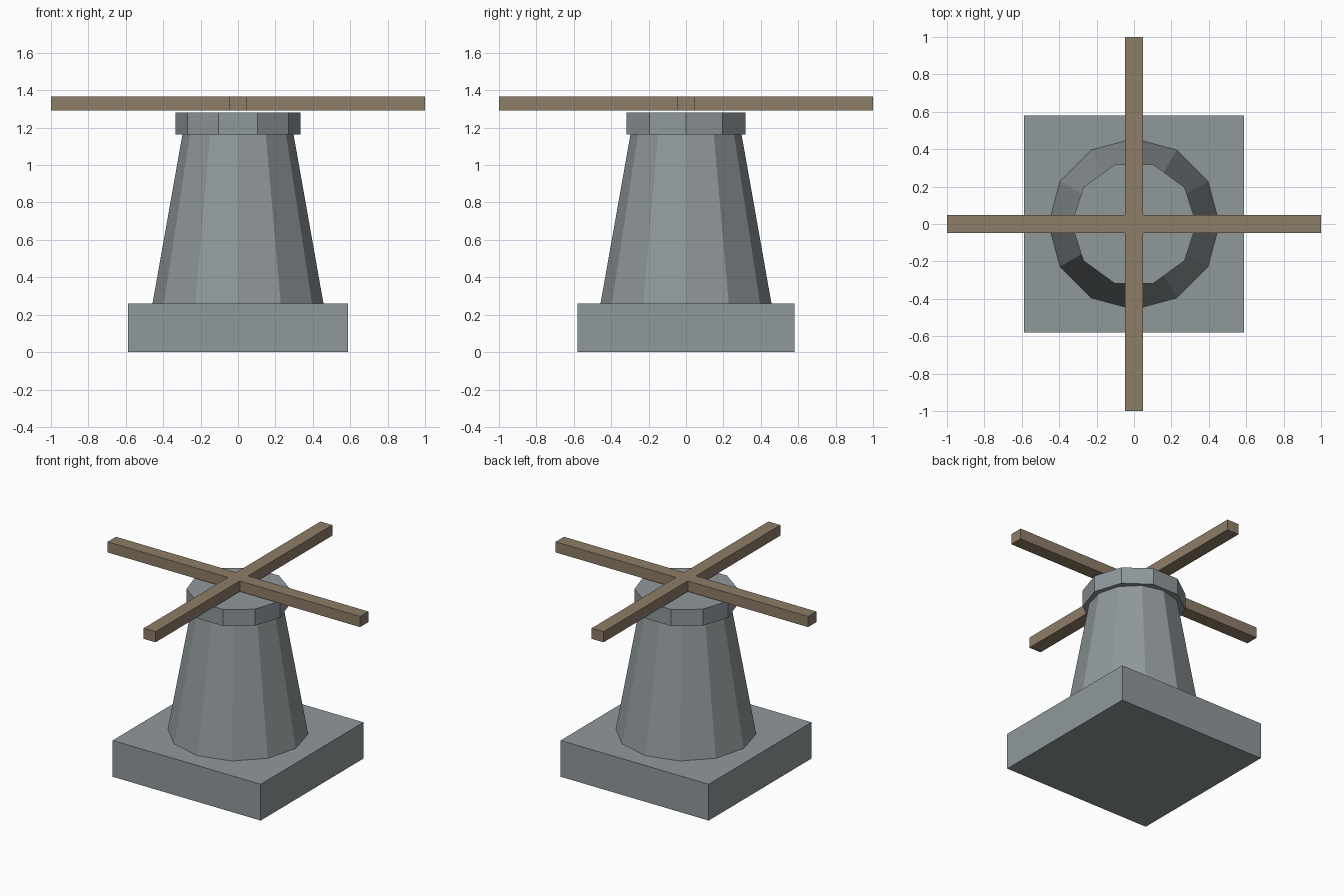
import bpy, bmesh, math

if "Cube" in bpy.data.objects:
    bpy.data.objects.remove(bpy.data.objects["Cube"])


def material(name, rgb):
    m = bpy.data.materials.new(name)
    m.diffuse_color = (*rgb, 1.0)
    m.use_nodes = True
    m.node_tree.nodes["Principled BSDF"].inputs["Base Color"].default_value = m.diffuse_color
    return m


STONE = material("grey_stone", (0.28, 0.315, 0.33))
WOOD = material("brown_wood", (0.27, 0.205, 0.135))


def loft(name, bottom, top, z0, z1, mat):
    """Closed solid between two matching xy outlines."""
    bm = bmesh.new()
    low = [bm.verts.new((x, y, z0)) for x, y in bottom]
    high = [bm.verts.new((x, y, z1)) for x, y in top]
    n = len(low)
    bm.faces.new(low[::-1])
    bm.faces.new(high)
    for i in range(n):
        j = (i + 1) % n
        bm.faces.new((low[i], low[j], high[j], high[i]))
    mesh = bpy.data.meshes.new(name)
    bm.to_mesh(mesh)
    bm.free()
    mesh.materials.append(mat)
    ob = bpy.data.objects.new(name, mesh)
    bpy.context.collection.objects.link(ob)
    return ob


def ring(sides, r):
    return [(r * math.cos(math.tau * i / sides), r * math.sin(math.tau * i / sides))
            for i in range(sides)]


# Square plinth
plinth = [(-0.587, -0.581), (0.587, -0.581), (0.587, 0.581), (-0.587, 0.581)]
loft("plinth", plinth, plinth, 0.0, 0.26, STONE)

# Twelve-sided tapering tower
loft("tower", ring(12, 0.457), ring(12, 0.297), 0.26, 1.164, STONE)

# Ten-sided cap
loft("cap", ring(10, 0.334), ring(10, 0.334), 1.164, 1.282, STONE)

# Four sail arms as one flat cross, each quarter turned by 90 degrees
W, L = 0.047, 1.0
cross = []
for k in range(4):
    c, s = (1, 0, -1, 0)[k], (0, 1, 0, -1)[k]
    cross += [(c * x - s * y, s * x + c * y) for x, y in ((L, -W), (L, W), (W, W))]
loft("sail_cross", cross, cross, 1.292, 1.368, WOOD)
